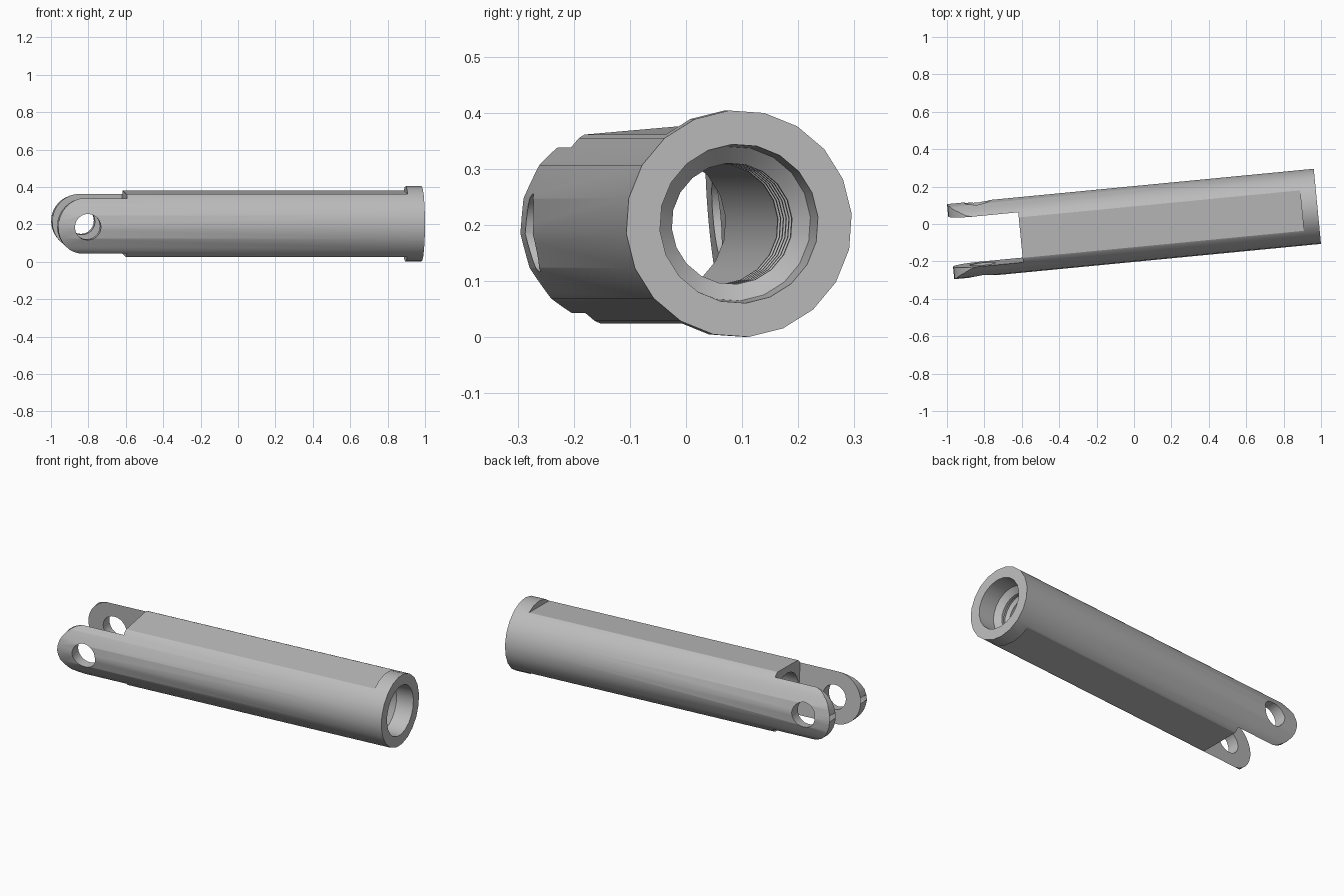
import bpy, bmesh, math
from mathutils import Matrix

cube = bpy.data.objects.get("Cube")
if cube:
    bpy.data.objects.remove(cube, do_unlink=True)

R, HALF, SIDES = 0.2025, 0.985, 20
SLOT_X, SLOT_W, FLAT_Z, COLLAR_X = -0.61, 0.135, 0.169, 0.9
TIP_R = 0.15

steel = bpy.data.materials.new("grey_steel")
steel.use_nodes = True
grey = (0.5, 0.5, 0.5, 1)
steel.diffuse_color = grey
steel.node_tree.nodes["Principled BSDF"].inputs["Base Color"].default_value = grey


def make_object(name, bm):
    bmesh.ops.recalc_face_normals(bm, faces=bm.faces)
    mesh = bpy.data.meshes.new(name)
    bm.to_mesh(mesh)
    bm.free()
    mesh.materials.append(steel)
    obj = bpy.data.objects.new(name, mesh)
    bpy.context.collection.objects.link(obj)
    return obj


def lathe(name, profile):
    """Turn a closed (x, radius) outline around the x axis."""
    bm = bmesh.new()
    rings = []
    for k in range(SIDES):
        a = 2 * math.pi * k / SIDES
        rings.append([bm.verts.new((x, r * math.cos(a), r * math.sin(a))) for x, r in profile])
    n = len(profile)
    for k in range(SIDES):
        p, q = rings[k], rings[(k + 1) % SIDES]
        for i in range(n):
            j = (i + 1) % n
            bm.faces.new((p[i], p[j], q[j], q[i]))
    return make_object(name, bm)


def prism(name, outline, half_depth):
    """Extrude an (x, z) outline along y, centred on y = 0."""
    bm = bmesh.new()
    face = bm.faces.new([bm.verts.new((x, -half_depth, z)) for x, z in outline])
    new = bmesh.ops.extrude_face_region(bm, geom=[face])["geom"]
    bmesh.ops.translate(bm, vec=(0, 2 * half_depth, 0),
                        verts=[v for v in new if isinstance(v, bmesh.types.BMVert)])
    return make_object(name, bm)


def box_outline(x0, x1, z0, z1):
    return [(x0, z0), (x1, z0), (x1, z1), (x0, z1)]


def cut(target, cutter):
    cutter.hide_render = True
    mod = target.modifiers.new("cut", 'BOOLEAN')
    mod.operation, mod.solver, mod.object = 'DIFFERENCE', 'EXACT', cutter
    bpy.context.view_layer.objects.active = target
    bpy.ops.object.modifier_apply(modifier=mod.name)
    bpy.data.objects.remove(cutter, do_unlink=True)


# Turned sleeve: outer wall, counterbore, chamfer, thread grooves, plain bore
profile = [(-HALF, R), (COLLAR_X, R), (HALF, R),
           (HALF, 0.142), (0.885, 0.138), (0.855, 0.108)]
pitch = 0.052
for i in range(5):
    x = 0.84 - i * pitch
    profile += [(x, 0.108), (x - 0.014, 0.126), (x - 0.024, 0.126), (x - 0.038, 0.108)]
profile += [(0.58, 0.108), (0.57, 0.13), (-HALF, 0.13)]
sleeve = lathe("forked_sleeve", profile)

# Flats above and below, stopping at the collar
for s in (1, -1):
    cut(sleeve, prism("flat_cutter", box_outline(-1.2, COLLAR_X, s * FLAT_Z, s * 0.4), 0.4))

# Slot that leaves the two prongs
cut(sleeve, prism("slot_cutter", box_outline(-1.2, SLOT_X, -0.4, 0.4), SLOT_W))

# Rounded prong tips
cx = -HALF + TIP_R
arc = [(cx - TIP_R * math.sin(math.pi * k / 16), -TIP_R * math.cos(math.pi * k / 16))
       for k in range(17)]
cut(sleeve, prism("tip_cutter", [(-1.2, -0.4), (cx, -0.4)] + arc + [(cx, 0.4), (-1.2, 0.4)], 0.4))

# Pin hole through both prongs
hole = [(-0.825 + 0.07 * math.cos(math.pi * k / 12), 0.07 * math.sin(math.pi * k / 12))
        for k in range(24)]
cut(sleeve, prism("pin_hole_cutter", hole, 0.4))

# Lay the sleeve in its slightly turned and rolled pose
sleeve.data.transform(Matrix.Translation((0, 0, R))
                      @ Matrix.Rotation(math.radians(5.5), 4, 'Z')
                      @ Matrix.Rotation(math.radians(5), 4, 'X'))

bpy.ops.object.select_all(action='DESELECT')
sleeve.select_set(True)
bpy.context.view_layer.objects.active = sleeve
bpy.ops.object.shade_smooth_by_angle(angle=math.radians(21))
